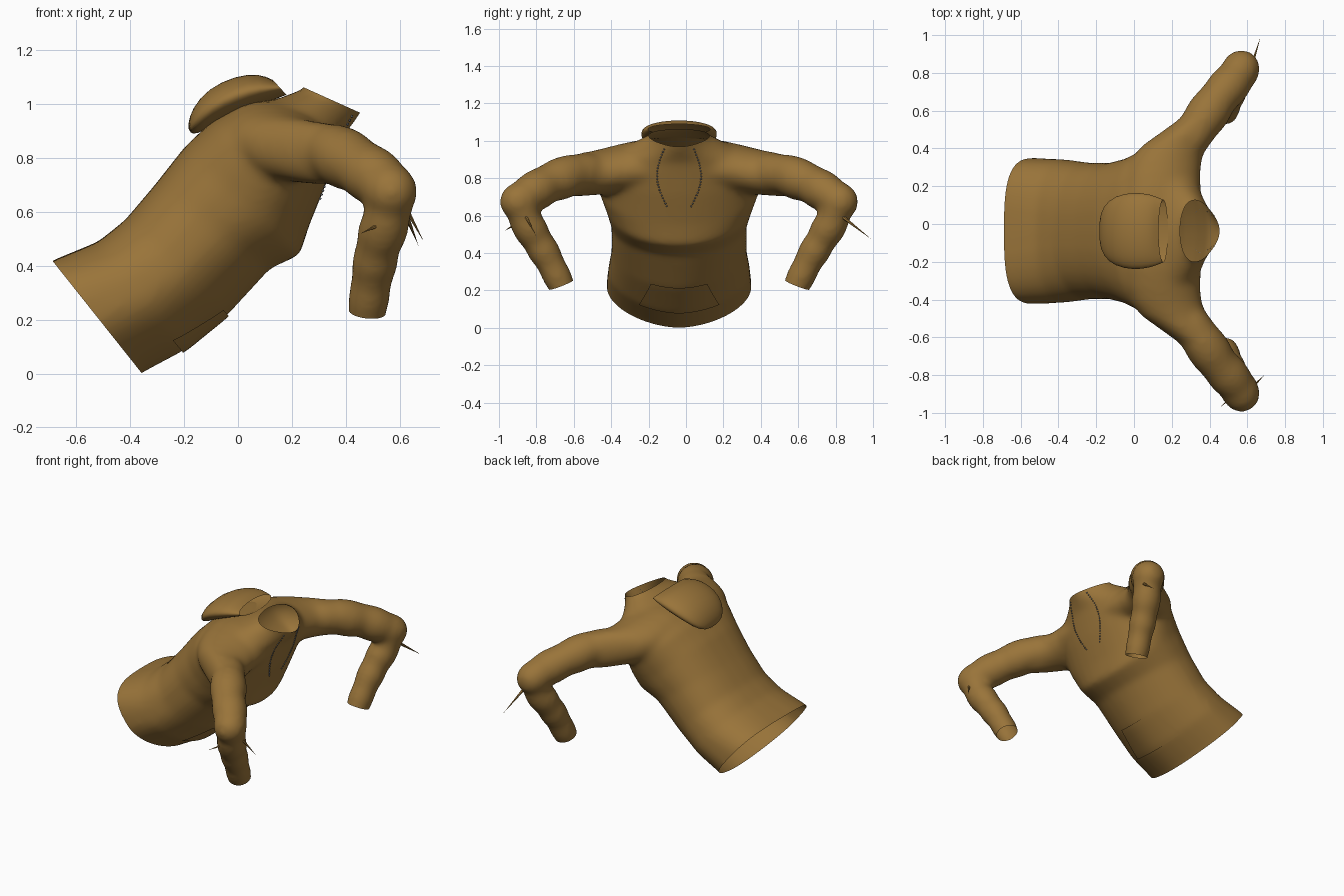
import bpy, bmesh
from math import sin, cos, pi
from mathutils import Vector
from mathutils.bvhtree import BVHTree

if "Cube" in bpy.data.objects:
    bpy.data.objects.remove(bpy.data.objects["Cube"])

MID = -0.037      # y of the garment's mirror plane
SIDES = 32
ANGLES = [2 * pi * i / SIDES for i in range(SIDES)]


def material(name, rgb):
    mat = bpy.data.materials.new(name)
    mat.use_nodes = True
    mat.diffuse_color = (*rgb, 1)
    bsdf = mat.node_tree.nodes["Principled BSDF"]
    bsdf.inputs["Base Color"].default_value = (*rgb, 1)
    bsdf.inputs["Roughness"].default_value = 0.9
    return mat


cloth = material("brown cloth", (0.32, 0.175, 0.042))
cord_grey = material("cord grey", (0.16, 0.17, 0.19))


def make_object(name, bm, mat, smooth=True):
    mesh = bpy.data.meshes.new(name)
    bm.to_mesh(mesh)
    bm.free()
    mesh.materials.append(mat)
    for p in mesh.polygons:
        p.use_smooth = smooth
    obj = bpy.data.objects.new(name, mesh)
    bpy.context.collection.objects.link(obj)
    return obj


def loft(bm, rings, cap_end=True):
    loops = [[bm.verts.new(p) for p in ring] for ring in rings]
    n = len(loops[0])
    faces = [bm.faces.new(loops[0])]
    for a, b in zip(loops, loops[1:]):
        for i in range(n):
            j = (i + 1) % n
            faces.append(bm.faces.new((a[i], a[j], b[j], b[i])))
    if cap_end:
        faces.append(bm.faces.new(loops[-1]))
    bmesh.ops.recalc_face_normals(bm, faces=faces)


def slice_ring(back, front, half_width, back_power=0.8, front_power=1.0, taper=0.0):
    """Cross-section spanning a back and a front (x, z) point; low power is boxy."""
    b, f = Vector((back[0], MID, back[1])), Vector((front[0], MID, front[1]))
    points = []
    for a in ANGLES:
        c, s = cos(a), sin(a)
        power = front_power if c > 0 else back_power
        c = abs(c) ** power * (1 if c > 0 else -1)
        s = abs(s) ** power * (1 if s > 0 else -1)
        y = half_width * s * (1 - taper * c)
        points.append((b + f) / 2 + (f - b) / 2 * c + Vector((0, y, 0)))
    return points


def yoke_ring(offset, back, front, thickness):
    """Upright oval in a plane of constant y, tilted from back to front."""
    b = Vector((back[0], MID + offset, back[1]))
    f = Vector((front[0], MID + offset, front[1]))
    up = Vector((b.z - f.z, 0, f.x - b.x)).normalized() * thickness
    return [(b + f) / 2 + (f - b) / 2 * cos(a) + up * sin(a) for a in ANGLES]


def sleeve_tube(bm, path, side, wrinkle):
    """Round tube along (x, offset, z, radius) stations with soft folds."""
    steps = 6
    stations = []
    for p, q in zip(path, path[1:]):
        for k in range(steps):
            t = k / steps
            stations.append([u + (v - u) * t for u, v in zip(p, q)])
    stations.append(list(path[-1]))
    centres = [Vector((x, MID + side * d, z)) for x, d, z, r in stations]
    rings = []
    for i, c in enumerate(centres):
        along = centres[min(i + 3, len(centres) - 1)] - centres[max(i - 3, 0)]
        u = along.cross(Vector((1, 0, 0))).normalized()
        v = along.cross(u).normalized()
        r = stations[i][3] * (1 + wrinkle * sin(i * 2 * pi / 7))
        rings.append([c + (u * cos(a) + v * sin(a)) * r for a in ANGLES])
    loft(bm, rings)


# Torso: back point, front point, half width, from below the hem to above the collar
torso = [
    ((-0.74, 0.38), (-0.41, -0.04), 0.385, 0.65, 1.15),
    ((-0.69, 0.42), (-0.36, 0.0), 0.388, 0.65, 1.15),
    ((-0.52, 0.49), (-0.20, 0.085), 0.38, 0.75, 1.15),
    ((-0.42, 0.57), (-0.04, 0.215), 0.362, 0.8, 1.1),
    ((-0.31, 0.70), (0.12, 0.39), 0.362), ((-0.20, 0.84), (0.23, 0.44), 0.39),
    ((-0.10, 0.935), (0.265, 0.55), 0.43), ((-0.02, 0.98), (0.33, 0.71), 0.42),
    ((0.04, 0.995), (0.365, 0.81), 0.39), ((0.09, 1.005), (0.39, 0.88), 0.32),
    ((0.16, 1.025), (0.425, 0.925), 0.235, 1.0, 1.0, 0.25),
    ((0.25, 1.06), (0.46, 0.97), 0.148, 1.0, 1.0, 0.4),
    ((0.29, 1.15), (0.50, 1.06), 0.135, 1.0, 1.0, 0.4),
]
bm = bmesh.new()
loft(bm, [slice_ring(*row) for row in torso])

# Shoulder yoke: one broad tapering span running into both sleeves
yoke = [
    (0.10, (-0.07, 0.91), (0.36, 0.84), 0.135), (0.20, (-0.06, 0.905), (0.355, 0.835), 0.135),
    (0.30, (-0.045, 0.885), (0.35, 0.825), 0.13), (0.38, (-0.015, 0.87), (0.36, 0.81), 0.125),
    (0.45, (0.04, 0.86), (0.385, 0.80), 0.118), (0.52, (0.14, 0.85), (0.41, 0.79), 0.117),
    (0.58, (0.225, 0.84), (0.44, 0.785), 0.112), (0.64, (0.30, 0.825), (0.46, 0.775), 0.08),
]
mirrored = [(-d, b, f, t) for d, b, f, t in reversed(yoke)]
loft(bm, [yoke_ring(*row) for row in mirrored + yoke])

# Sleeves: upper arm, elbow and forearm
upper = [(0.27, 0.45, 0.835, 0.095), (0.36, 0.58, 0.818, 0.113), (0.445, 0.70, 0.772, 0.108),
         (0.53, 0.80, 0.715, 0.105), (0.57, 0.86, 0.67, 0.098)]
fore = [(0.57, 0.85, 0.68, 0.085), (0.55, 0.82, 0.57, 0.092), (0.52, 0.76, 0.47, 0.086),
        (0.50, 0.70, 0.37, 0.081), (0.48, 0.635, 0.24, 0.073), (0.475, 0.605, 0.17, 0.07)]
for side in (1, -1):
    sleeve_tube(bm, upper, side, 0.035)
    sleeve_tube(bm, fore, side, 0.04)
    ball = bmesh.ops.create_uvsphere(bm, u_segments=24, v_segments=16, radius=0.1)
    bmesh.ops.translate(bm, verts=ball["verts"], vec=(0.568, MID + side * 0.86, 0.675))

# Fuse torso, yoke and sleeves into one garment
body = make_object("garment_body", bm, cloth)
remesh = body.modifiers.new("fuse", "REMESH")
remesh.mode = "VOXEL"
remesh.voxel_size = 0.014
soften = body.modifiers.new("soften", "SMOOTH")
soften.factor = 0.5
soften.iterations = 24
bpy.context.view_layer.update()
fused = bpy.data.meshes.new_from_object(
    body.evaluated_get(bpy.context.evaluated_depsgraph_get()))
body.modifiers.clear()

# Cut open the hem, collar and cuffs
bm = bmesh.new()
bm.from_mesh(fused)
bpy.data.meshes.remove(fused)


def cut(point, normal, inside=lambda c: True):
    faces = [f for f in bm.faces if inside(f.calc_center_median())]
    geom = faces + list({e for f in faces for e in f.edges}) + list({v for f in faces for v in f.verts})
    bmesh.ops.bisect_plane(bm, geom=geom, plane_co=point, plane_no=normal, clear_outer=True)


cut((-0.69, MID, 0.42), (-0.78, 0, -0.62))
cut((0.45, MID, 0.97), (0.41, 0, 0.91))
for side in (1, -1):
    cut((0.48, MID + side * 0.63, 0.23), (-0.1, -side * 0.35, -0.9),
        lambda c: (c.y - MID) * side > 0.48 and c.z < 0.36)
bm.to_mesh(body.data)
surface = BVHTree.FromBMesh(bm)
bm.free()
for p in body.data.polygons:
    p.use_smooth = True

# Hood lying folded on the upper back, open toward the neck
hood = [
    ((-0.18, 0.895), (-0.187, 0.92), 0.06), ((-0.155, 0.885), (-0.172, 0.985), 0.135),
    ((-0.09, 0.925), (-0.11, 1.06), 0.188), ((0.0, 0.965), (-0.01, 1.106), 0.207),
    ((0.09, 1.0), (0.08, 1.115), 0.197), ((0.18, 1.035), (0.13, 1.09), 0.167),
]
bm = bmesh.new()
loft(bm, [slice_ring(*row, 1.0) for row in hood], cap_end=False)
hood_obj = make_object("hood", bm, cloth)
hood_obj.modifiers.new("round", "SUBSURF").levels = 1

# Front pocket: a thin straight-edged patch cast onto the lower belly
bm = bmesh.new()
N = 14
inward = Vector((-0.64, 0, 0.77))
grid = []
for i in range(N + 1):
    t = i / N
    row = []
    for j in range(N + 1):
        s = 2 * j / N - 1
        start = Vector((-0.04 - 0.17 * t, MID + s * (0.15 + 0.065 * t), 0.22 - 0.135 * t))
        hit, normal, _, _ = surface.ray_cast(start - inward * 0.3, inward)
        row.append(bm.verts.new(hit - inward * 0.008))
    grid.append(row)
for i in range(N):
    for j in range(N):
        bm.faces.new((grid[i][j], grid[i + 1][j], grid[i + 1][j + 1], grid[i][j + 1]))
bm.normal_update()
if sum(f.normal.z for f in bm.faces) > 0:
    bmesh.ops.reverse_faces(bm, faces=bm.faces)
make_object("front_pocket", bm, cloth)

# Drawcords: rows of small beads hanging down the chest
for side, name in ((1, "left_drawcord"), (-1, "right_drawcord")):
    bm = bmesh.new()
    for k in range(22):
        t = k / 21
        y = MID + side * (0.08 + 0.045 * sin(pi * t) - 0.015 * t)
        hit, normal, _, _ = surface.ray_cast(Vector((1, y, 0.955 - 0.305 * t)), Vector((-1, 0, 0)))
        bead = bmesh.ops.create_icosphere(bm, subdivisions=1, radius=0.005)
        bmesh.ops.translate(bm, verts=bead["verts"], vec=hit + Vector((0.004, 0, 0)))
    make_object(name, bm, cord_grey)

# Stray cloth points at the elbows
points = [((0.62, 0.83, 0.60), (0.67, 0.99, 0.475)),
          ((0.62, -0.87, 0.62), (0.69, -0.80, 0.49)),
          ((0.54, -0.90, 0.56), (0.455, -0.97, 0.52))]
for i, (root, tip) in enumerate(points):
    root, tip = Vector(root), Vector(tip)
    axis = tip - root
    bm = bmesh.new()
    bmesh.ops.create_cone(bm, segments=6, radius1=0.01, radius2=0, depth=axis.length)
    bmesh.ops.rotate(bm, verts=bm.verts, matrix=axis.to_track_quat("Z", "Y").to_matrix())
    bmesh.ops.translate(bm, verts=bm.verts, vec=(root + tip) / 2)
    make_object("elbow_point_%d" % (i + 1), bm, cloth, smooth=False)
